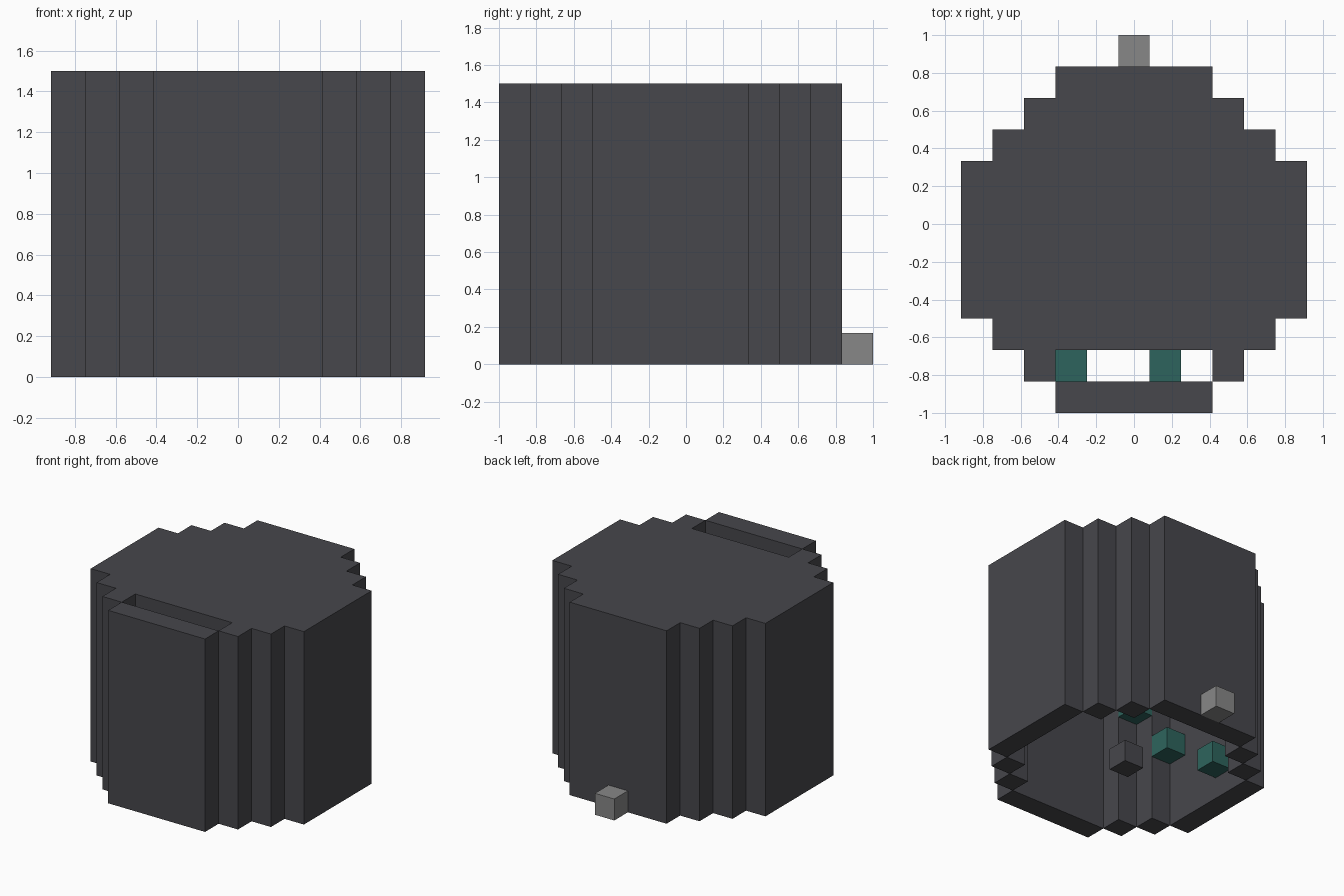
import bpy
import bmesh

cube = bpy.data.objects.get("Cube")
if cube:
    bpy.data.objects.remove(cube, do_unlink=True)

U = 1 / 6          # edge of one block
HEIGHT = 9         # wall height in blocks


def material(name, rgb):
    m = bpy.data.materials.new(name)
    m.use_nodes = True
    color = (*rgb, 1)
    m.diffuse_color = color
    m.node_tree.nodes["Principled BSDF"].inputs["Base Color"].default_value = color
    return m


charcoal = material("charcoal", (0.063, 0.063, 0.072))
grey = material("mid grey", (0.245, 0.245, 0.245))
teal = material("teal", (0.027, 0.127, 0.110))


def prism(name, outline, z0, z1, mat):
    """Extrude a flat outline, given in blocks, from z0 to z1."""
    bm = bmesh.new()
    face = bm.faces.new([bm.verts.new((x * U, y * U, z0 * U)) for x, y in outline])
    top = bmesh.ops.extrude_face_region(bm, geom=[face])["geom"]
    verts = [v for v in top if isinstance(v, bmesh.types.BMVert)]
    bmesh.ops.translate(bm, verts=verts, vec=(0, 0, (z1 - z0) * U))
    bmesh.ops.recalc_face_normals(bm, faces=bm.faces)
    mesh = bpy.data.meshes.new(name)
    bm.to_mesh(mesh)
    bm.free()
    mesh.materials.append(mat)
    obj = bpy.data.objects.new(name, mesh)
    bpy.context.collection.objects.link(obj)
    return obj


def box(name, x0, x1, y0, y1, z0, z1, mat):
    return prism(name, [(x0, y0), (x1, y0), (x1, y1), (x0, y1)], z0, z1, mat)


# Front and back walls
box("front_wall", -2.5, 2.5, -6, -5, 0, HEIGHT, charcoal)
box("back_wall", -2.5, 2.5, 4, 5, 0, HEIGHT, charcoal)

# Side walls and the stepped corner columns, mirrored left and right
for side, s in (("left", 1), ("right", -1)):
    box(f"{side}_wall", s * 4.5, s * 5.5, -3, 2, 0, HEIGHT, charcoal)
    for step in range(2):
        x = 2.5 + step
        for end, y in (("front", step - 5), ("back", 3 - step)):
            box(f"{side}_{end}_column_{step + 1}", s * x, s * (x + 1),
                y, y + 1, 0, HEIGHT, charcoal)

# Roof slab filling the ring, leaving the slot behind the front wall open
half = [(3.5, -4), (3.5, -3), (4.5, -3), (4.5, 2), (3.5, 2), (3.5, 3), (2.5, 3), (2.5, 4)]
roof = half + [(-x, y) for x, y in reversed(half)]
prism("roof", roof, HEIGHT - 1, HEIGHT, charcoal)

# Climbing steps winding up the inner wall to the slot
steps = [(-4.5, 0, 1), (-4.5, -3, 3), (-3.5, -4, 5), (-2.5, -5, 7), (0.5, -5, 7)]
for i, (x, y, z) in enumerate(steps, 1):
    box(f"inner_step_{i}", x, x + 1, y, y + 1, z, z + 1, teal)

# Loose blocks: one on the floor inside, one outside the back wall
box("floor_block", -0.5, 0.5, -1, 0, 0, 1, charcoal)
box("back_block", -0.5, 0.5, 5, 6, 0, 1, grey)
